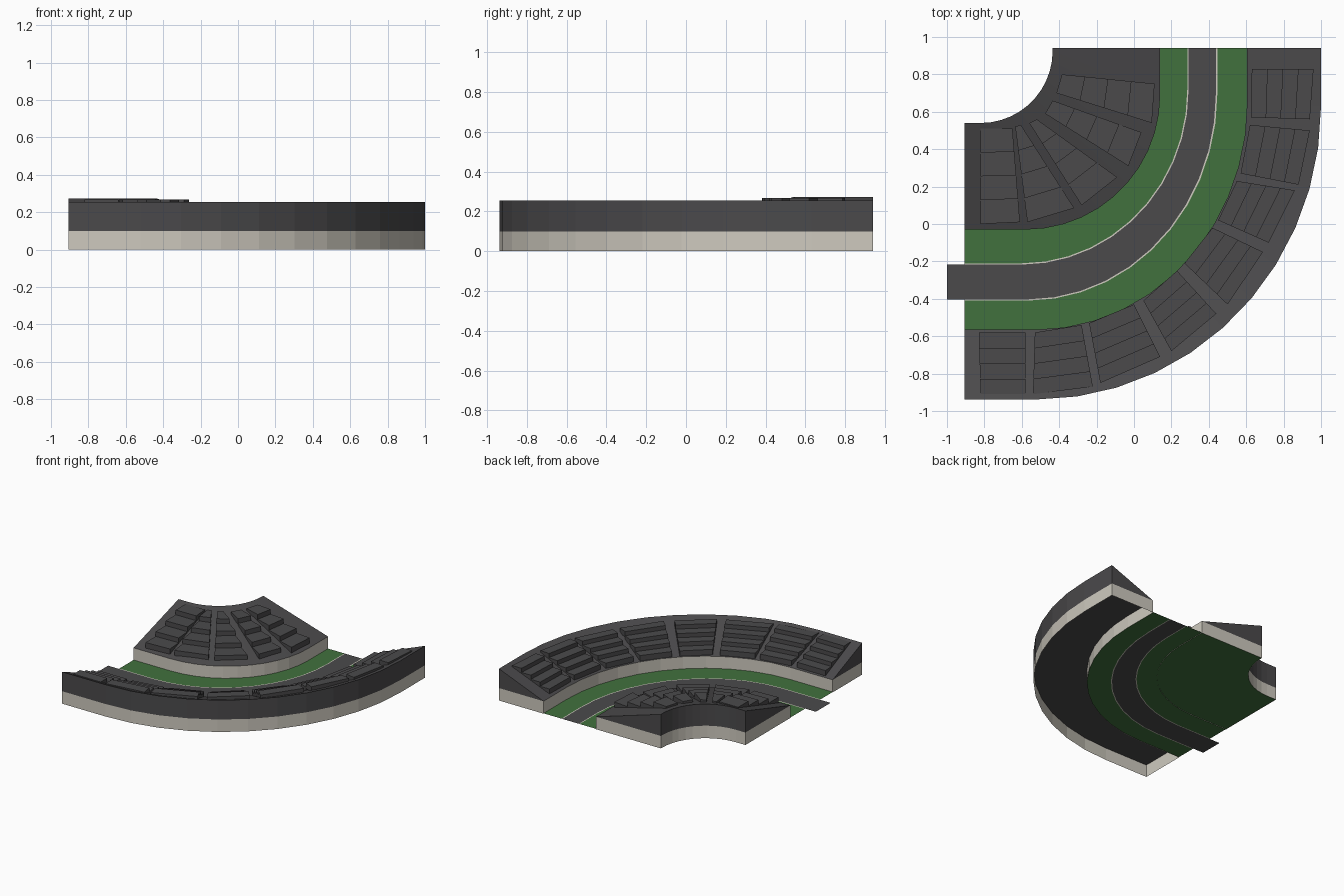
import bpy, bmesh, math
from mathutils import Vector

if "Cube" in bpy.data.objects:
    bpy.data.objects.remove(bpy.data.objects["Cube"])

X0, Y1, WALL = -0.905, 0.94, 0.10
ARC = 11


def material(name, rgb):
    m = bpy.data.materials.new(name)
    m.diffuse_color = (*rgb, 1)
    m.use_nodes = True
    m.node_tree.nodes["Principled BSDF"].inputs["Base Color"].default_value = m.diffuse_color
    return m


DARK = material("dark_grey", (0.07, 0.068, 0.071))
GREEN = material("grass_green", (0.053, 0.165, 0.047))
CREAM = material("cream", (0.62, 0.59, 0.52))


def build(name, verts, faces, mat):
    bm = bmesh.new()
    vs = [bm.verts.new(v) for v in verts]
    for f in faces:
        bm.faces.new([vs[i] for i in f])
    bmesh.ops.recalc_face_normals(bm, faces=bm.faces)
    me = bpy.data.meshes.new(name)
    bm.to_mesh(me)
    bm.free()
    me.materials.append(mat)
    ob = bpy.data.objects.new(name, me)
    bpy.context.collection.objects.link(ob)
    return ob


def bend(x, y, cx, cy, x0=X0):
    """Straight, quarter-ellipse, straight: ends at height y on the left, at x on the back."""
    arc = [(cx + (x - cx) * math.sin(a), cy - (cy - y) * math.cos(a))
           for a in (math.pi / 2 * i / ARC for i in range(ARC + 1))]
    return [(x0, y)] + arc + [(x, Y1)]


def strip(name, a, b, mat, z=0.003):
    n = len(a)
    build(name, [(*p, z) for p in a + b],
          [(i, i + 1, n + i + 1, n + i) for i in range(n - 1)], mat)


def stand(name, front, back, top):
    # open-bottomed wall ring
    ring = front + back[::-1]
    n = len(ring)
    build(name + "_wall", [(*p, 0) for p in ring] + [(*p, WALL) for p in ring],
          [(i, (i + 1) % n, n + (i + 1) % n, n + i) for i in range(n)], CREAM)
    # wedge rising from the front edge to the back edge
    n = len(front)
    verts = [(*p, WALL) for p in front + back] + [(*p, top) for p in back]
    faces = [(0, n, 2 * n), (n - 1, 2 * n - 1, 3 * n - 1)]
    for i in range(n - 1):
        j = i + 1
        faces += [(i, j, n + j, n + i), (i, j, 2 * n + j, 2 * n + i),
                  (n + i, n + j, 2 * n + j, 2 * n + i)]
    build(name + "_slope", verts, faces, DARK)


def seat_block(name, corners, top, v0, v1, lift, rows=4):
    """Stepped rows filling a quad: front-a, front-b, back-a, back-b."""
    fa, fb, ba, bb = (Vector(c) for c in corners)
    verts, faces = [], []
    for r in range(rows):
        t0, t1 = r / rows, (r + 1) / rows
        zs = [WALL + (top - WALL) * (v0 + (v1 - v0) * t) for t in (t0, t1)]
        quad = [fa.lerp(ba, t0), fb.lerp(bb, t0), fb.lerp(bb, t1), fa.lerp(ba, t1)]
        k = len(verts)
        verts += [(*p, zs[0] - 0.002) for p in quad]
        verts += [(*p, zs[1] + lift) for p in quad]
        faces += [tuple(k + i for i in f) for f in
                  ((0, 1, 2, 3), (4, 5, 6, 7), (0, 1, 5, 4),
                   (1, 2, 6, 5), (2, 3, 7, 6), (3, 0, 4, 7))]
    build(name, verts, faces, DARK)


# boundary curves, from the inside of the bend outwards
notch = bend(-0.435, 0.54, -0.82, 0.925)
inner_front = bend(0.14, -0.03, -0.58, 0.69)
line_in = bend(0.285, -0.21, -0.60, 0.72)
track_in = bend(0.292, -0.217, -0.60, 0.72, -1)
track_out = bend(0.438, -0.403, -0.57, 0.70, -1)
line_out = bend(0.446, -0.41, -0.57, 0.70)
outer_front = bend(0.605, -0.565, -0.53, 0.65)
outer_back = bend(1.0, -0.938, -0.52, 0.63)

# ground
strip("inner_grass", notch, line_in, GREEN)
strip("inner_kerb_line", line_in, [(X0, track_in[0][1])] + track_in[1:], CREAM)
strip("track", track_in, track_out, DARK)
strip("outer_kerb_line", [(X0, track_out[0][1])] + track_out[1:], line_out, CREAM)
strip("outer_grass", line_out, outer_front, GREEN)

# grandstands
stand("inner_stand", inner_front, notch, 0.273)
stand("outer_stand", outer_front, outer_back, 0.255)

# seating blocks
INNER = [
    ((-0.82, 0.0), (-0.61, 0.01), (-0.82, 0.51), (-0.65, 0.51)),
    ((-0.57, 0.01), (-0.32, 0.085), (-0.635, 0.52), (-0.605, 0.53)),
    ((-0.28, 0.10), (-0.09, 0.25), (-0.56, 0.54), (-0.52, 0.56)),
    ((-0.03, 0.31), (0.04, 0.49), (-0.475, 0.59), (-0.435, 0.66)),
    ((0.095, 0.54), (0.11, 0.75), (-0.415, 0.70), (-0.385, 0.80)),
]
OUTER = [
    ((-0.83, -0.58), (-0.58, -0.58), (-0.82, -0.91), (-0.58, -0.91)),
    ((-0.53, -0.58), (-0.28, -0.54), (-0.54, -0.91), (-0.22, -0.87)),
    ((-0.24, -0.53), (0.0, -0.43), (-0.18, -0.85), (0.14, -0.71)),
    ((0.05, -0.41), (0.23, -0.25), (0.20, -0.68), (0.44, -0.48)),
    ((0.27, -0.21), (0.42, -0.02), (0.50, -0.43), (0.69, -0.15)),
    ((0.45, 0.02), (0.55, 0.23), (0.72, -0.10), (0.86, 0.18)),
    ((0.57, 0.27), (0.62, 0.53), (0.88, 0.21), (0.94, 0.50)),
    ((0.625, 0.57), (0.63, 0.83), (0.94, 0.56), (0.96, 0.83)),
]
for i, c in enumerate(INNER):
    seat_block(f"inner_seat_block_{i + 1}", c, 0.273, 0.06, 0.94, 0.006)
for i, c in enumerate(OUTER):
    seat_block(f"outer_seat_block_{i + 1}", c, 0.255, 0.05, 0.91, 0.008)
